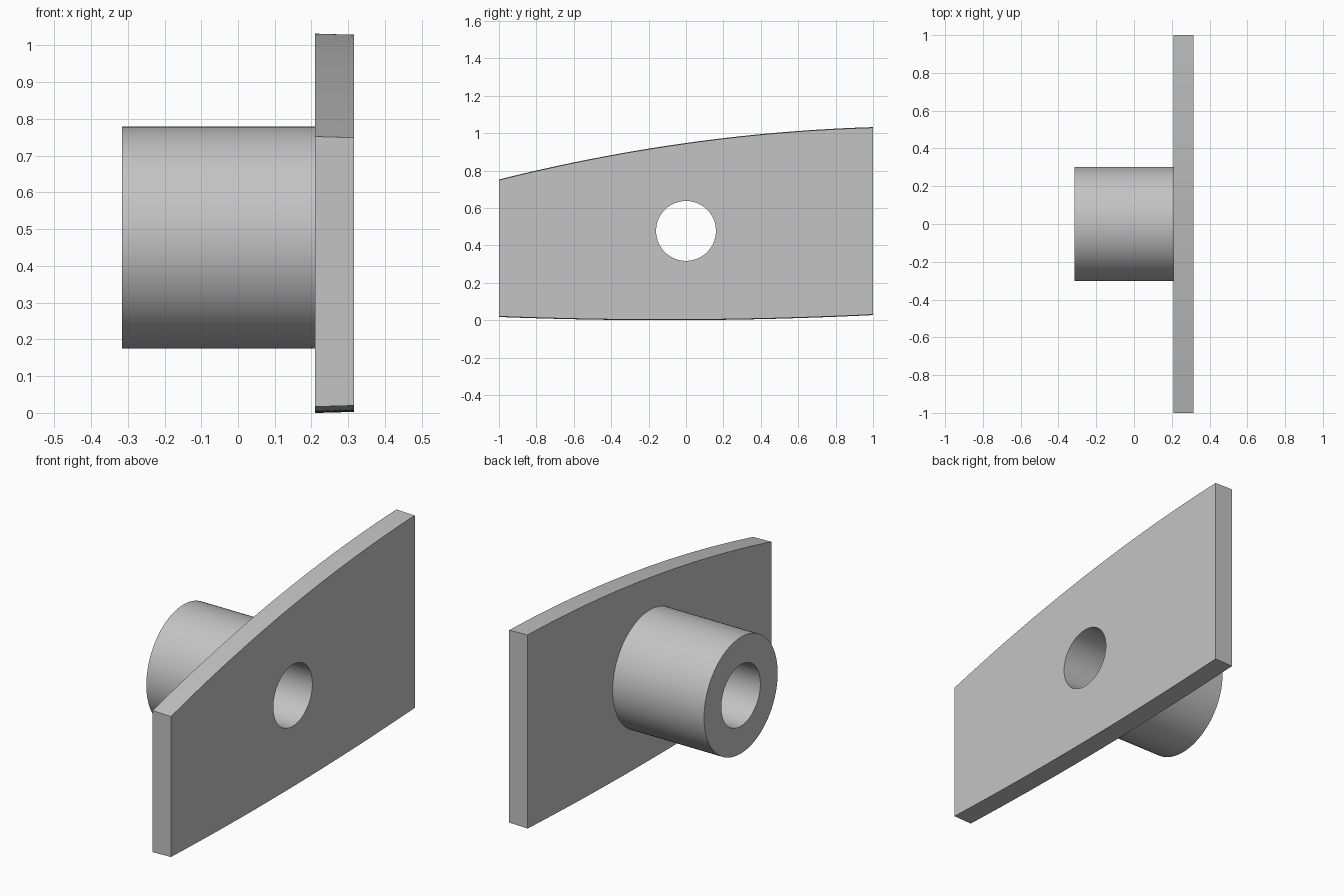
import bpy, bmesh, math
from mathutils import Matrix

cube = bpy.data.objects.get("Cube")
if cube:
    bpy.data.objects.remove(cube, do_unlink=True)

BACK, FACE, BOSS_END = 0.21, 0.315, -0.315   # x of plate sides and boss tip
AXIS_Z, BOSS_R, BORE_R = 0.477, 0.302, 0.16
SIDES, STEPS = 96, 48

grey = bpy.data.materials.new("plain grey")
grey.use_nodes = True
colour = (0.55, 0.55, 0.55, 1)
grey.diffuse_color = colour
grey.node_tree.nodes["Principled BSDF"].inputs["Base Color"].default_value = colour


def make_object(name, bm):
    bmesh.ops.recalc_face_normals(bm, faces=bm.faces)
    mesh = bpy.data.meshes.new(name)
    bm.to_mesh(mesh)
    bm.free()
    mesh.materials.append(grey)
    obj = bpy.data.objects.new(name, mesh)
    bpy.context.scene.collection.objects.link(obj)
    return obj


def smooth(obj):
    bpy.ops.object.select_all(action="DESELECT")
    obj.select_set(True)
    bpy.context.view_layer.objects.active = obj
    bpy.ops.object.shade_smooth_by_angle(angle=math.radians(30))


def top_edge(y):
    return 0.945 + 0.14 * y - 0.055 * y * y


def bottom_edge(y):
    return 0.005 * y + 0.022 * y * y


# Plate: long arched top, gently bowed underside, slightly tapered across x
bm = bmesh.new()
ys = [-1 + 2 * i / STEPS for i in range(STEPS + 1)]
loops = []
for x, taper in ((BACK, 0), (FACE, 0.003)):
    outline = [(y, bottom_edge(y) + taper) for y in ys]
    outline += [(y, top_edge(y) + 0.002 - taper) for y in reversed(ys)]
    loops.append([bm.verts.new((x, y, z)) for y, z in outline])
back, front = loops
bm.faces.new(back)
bm.faces.new(front)
for i in range(len(back)):
    j = (i + 1) % len(back)
    bm.faces.new((back[i], back[j], front[j], front[i]))
plate = make_object("mounting_plate", bm)

# Bore through the plate
bm = bmesh.new()
bmesh.ops.create_cone(bm, cap_ends=True, segments=SIDES, radius1=BORE_R, radius2=BORE_R, depth=1,
                      matrix=Matrix.Translation((FACE, 0, AXIS_Z)) @ Matrix.Rotation(math.pi / 2, 4, "Y"))
cutter = make_object("bore_cutter", bm)
cutter.hide_render = True
cut = plate.modifiers.new("bore", "BOOLEAN")
cut.operation, cut.solver, cut.object = "DIFFERENCE", "EXACT", cutter
bpy.ops.object.select_all(action="DESELECT")
plate.select_set(True)
bpy.context.view_layer.objects.active = plate
bpy.ops.object.modifier_apply(modifier=cut.name)
bpy.data.objects.remove(cutter, do_unlink=True)
smooth(plate)

# Boss: hollow tube revolved about the bore axis
bm = bmesh.new()
profile = [(BACK, BOSS_R), (BOSS_END, BOSS_R), (BOSS_END, BORE_R), (BACK, BORE_R)]
verts = [bm.verts.new((x, 0, AXIS_Z + r)) for x, r in profile]
edges = [bm.edges.new(pair) for pair in zip(verts, verts[1:])]
bmesh.ops.spin(bm, geom=verts + edges, cent=(0, 0, AXIS_Z), axis=(1, 0, 0),
               angle=2 * math.pi, steps=SIDES, use_merge=True)
bmesh.ops.remove_doubles(bm, verts=bm.verts, dist=1e-5)
bmesh.ops.recalc_face_normals(bm, faces=bm.faces)
# Outward direction check on the outer wall
wall = max(bm.faces, key=lambda f: f.calc_center_median().z)
flip = wall.normal.z < 0
boss = make_object("hollow_boss", bm)
if flip:
    boss.data.flip_normals()
smooth(boss)
